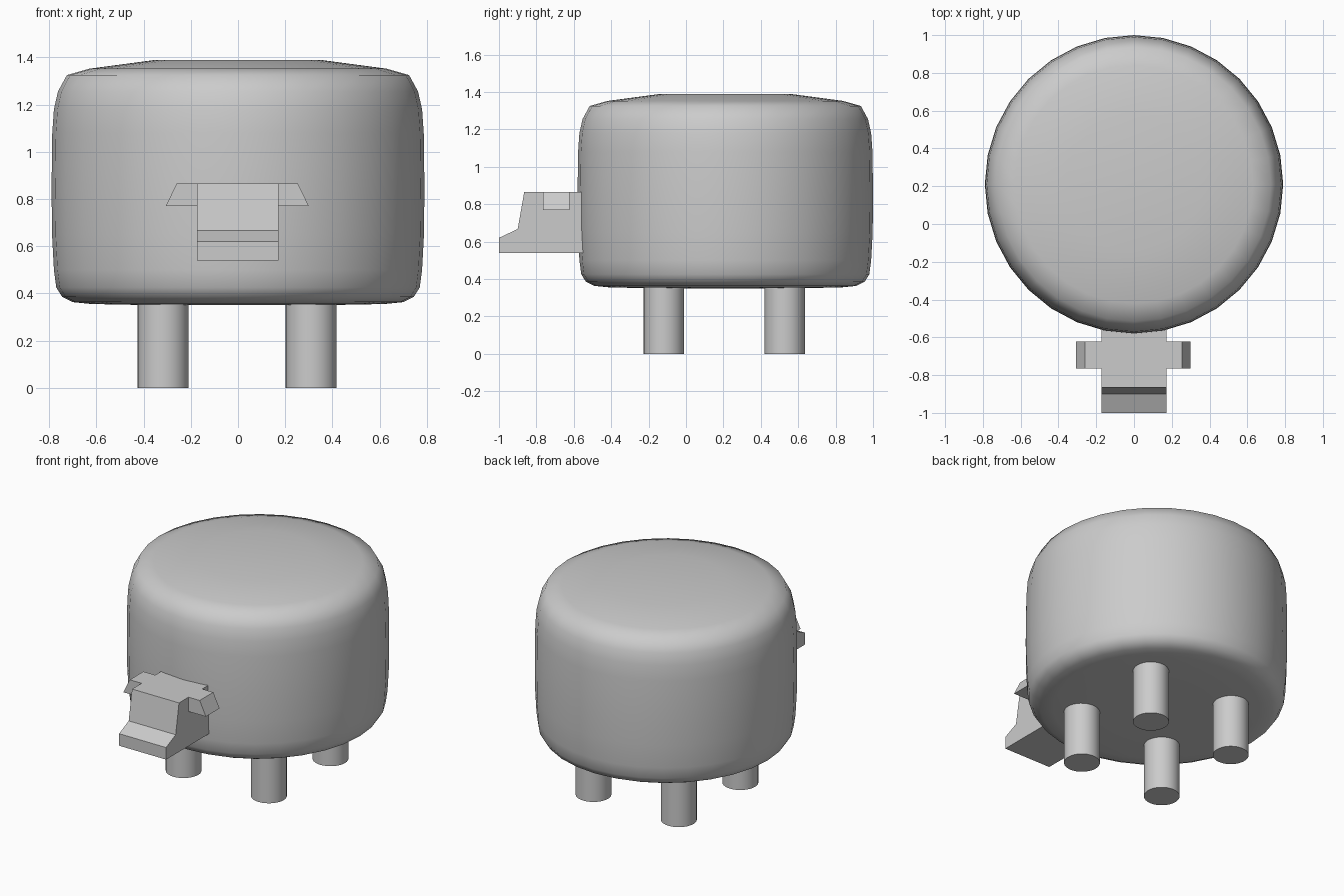
import bpy, bmesh, math

cube = bpy.data.objects.get("Cube")
if cube:
    bpy.data.objects.remove(cube, do_unlink=True)

grey = bpy.data.materials.new("plain grey")
grey.use_nodes = True
grey.diffuse_color = (0.6, 0.6, 0.6, 1)
grey.node_tree.nodes["Principled BSDF"].inputs["Base Color"].default_value = (0.6, 0.6, 0.6, 1)


def finish(name, bm, smooth_angle=None):
    bmesh.ops.recalc_face_normals(bm, faces=bm.faces)
    mesh = bpy.data.meshes.new(name)
    bm.to_mesh(mesh)
    bm.free()
    mesh.materials.append(grey)
    obj = bpy.data.objects.new(name, mesh)
    bpy.context.collection.objects.link(obj)
    if smooth_angle:
        bpy.ops.object.select_all(action="DESELECT")
        obj.select_set(True)
        bpy.context.view_layer.objects.active = obj
        bpy.ops.object.shade_smooth_by_angle(angle=math.radians(smooth_angle))
    return obj


def turned(name, profile, x, y, segments, smooth_angle):
    """Revolve (radius, height) pairs about a vertical axis and cap both ends."""
    bm = bmesh.new()
    rings = []
    for r, z in profile:
        angles = [math.tau * i / segments for i in range(segments)]
        rings.append([bm.verts.new((x + r * math.cos(a), y + r * math.sin(a), z)) for a in angles])
    for low, high in zip(rings, rings[1:]):
        for i in range(segments):
            j = (i + 1) % segments
            bm.faces.new((low[i], low[j], high[j], high[i]))
    bm.faces.new(rings[0][::-1])
    bm.faces.new(rings[-1])
    return finish(name, bm, smooth_angle)


def prism(name, outline, direction):
    """Extrude a planar outline along a direction."""
    bm = bmesh.new()
    face = bm.faces.new([bm.verts.new(p) for p in outline])
    result = bmesh.ops.extrude_face_region(bm, geom=[face], use_keep_orig=True)
    moved = [v for v in result["geom"] if isinstance(v, bmesh.types.BMVert)]
    bmesh.ops.translate(bm, verts=moved, vec=direction)
    return finish(name, bm)


# Rounded drum body
body_profile = [(0.36, 0.35), (0.62, 0.355), (0.70, 0.363), (0.745, 0.385), (0.77, 0.425),
                (0.78, 0.50), (0.788, 0.65), (0.79, 0.85), (0.787, 1.08), (0.78, 1.18),
                (0.763, 1.255), (0.725, 1.325), (0.63, 1.352), (0.36, 1.388)]
turned("body", body_profile, 0, 0.21, 32, 60)

# Four legs
for front, y in (("front", -0.118), ("back", 0.528)):
    for side, x in (("right", -0.317), ("left", 0.31)):
        turned(front + "_leg_" + side, [(0.108, 0), (0.108, 0.42)], x, y, 32, 40)

# Stepped head with a protruding snout
head = [(-0.5, 0.54), (-1.0, 0.54), (-1.0, 0.62), (-0.9, 0.667), (-0.865, 0.865), (-0.5, 0.865)]
prism("head", [(-0.173, y, z) for y, z in head], (0.345, 0, 0))

# Ears with sloping outer ends
for side, s in (("right", -1), ("left", 1)):
    ear = [(0.1, 0.77), (0.303, 0.77), (0.257, 0.865), (0.1, 0.865)]
    prism("ear_" + side, [(s * x - 0.003, -0.765, z) for x, z in ear], (0, 0.143, 0))
